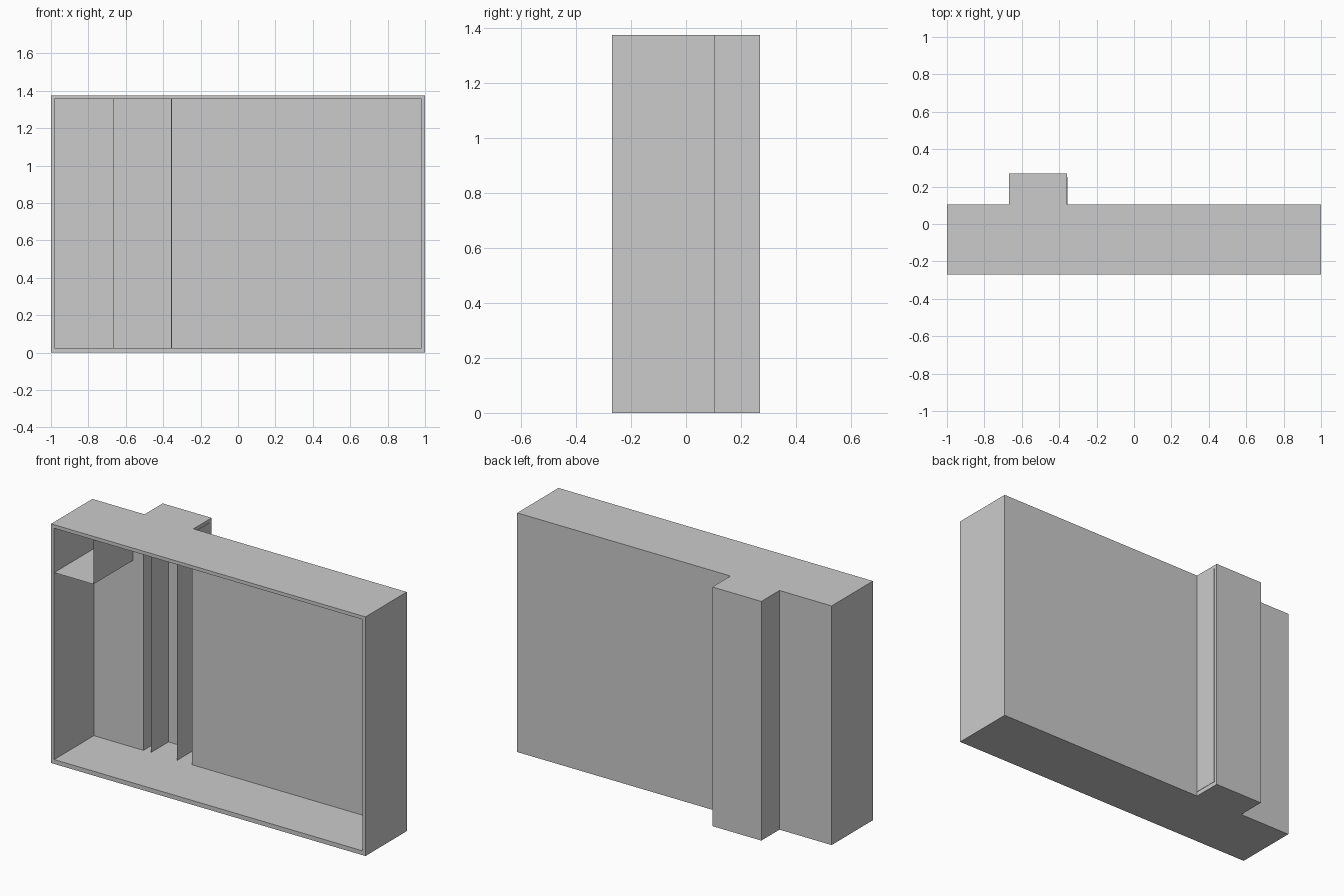
import bpy, bmesh

if "Cube" in bpy.data.objects:
    bpy.data.objects.remove(bpy.data.objects["Cube"])


def make_object(name, bm):
    mesh = bpy.data.meshes.new(name)
    bm.to_mesh(mesh)
    bm.free()
    ob = bpy.data.objects.new(name, mesh)
    bpy.context.collection.objects.link(ob)
    return ob


def open_prism(bm, plan, z0, z1, inward):
    """Extrude a plan outline, leaving its front (last to first) side open."""
    lo = [bm.verts.new((x, y, z0)) for x, y in plan]
    hi = [bm.verts.new((x, y, z1)) for x, y in plan]
    faces = [lo[::-1], hi]
    faces += [[lo[i], lo[i + 1], hi[i + 1], hi[i]] for i in range(len(plan) - 1)]
    for f in faces:
        bm.faces.new(f[::-1] if inward else f)
    return [lo[0], lo[-1], hi[-1], hi[0]]


def plan(side, front, back, niche_l, niche_r, niche_back):
    """Box outline with a projecting bay, counter-clockwise from front right."""
    return [(side, front), (side, back), (niche_r, back), (niche_r, niche_back),
            (niche_l, niche_back), (niche_l, back), (-side, back), (-side, front)]


# Open-fronted case with a rear bay and thin walls
bm = bmesh.new()
outer = open_prism(bm, plan(1.0, -0.27, 0.105, -0.668, -0.357, 0.27), 0, 1.375, False)
inner = open_prism(bm, plan(0.98, -0.27, 0.09, -0.664, -0.355, 0.25), 0.025, 1.355, True)
for i in range(4):
    j = (i + 1) % 4
    bm.faces.new([outer[j], outer[i], inner[i], inner[j]])
bm.normal_update()
make_object("open_case", bm)


# Thin sheet dividers inside the case
def sheet(name, corners):
    bm = bmesh.new()
    bm.faces.new([bm.verts.new(c) for c in corners])
    make_object(name, bm)


def upright(name, x, y0, y1, z0, z1):
    sheet(name, [(x, y0, z0), (x, y1, z0), (x, y1, z1), (x, y0, z1)])


sheet("corner_shelf", [(-0.98, -0.27, 1.1), (-0.73, -0.27, 1.1),
                       (-0.73, 0.09, 1.1), (-0.98, 0.09, 1.1)])
upright("shelf_side", -0.73, -0.27, 0.09, 1.1, 1.355)
for n, x in (("left", -0.617), ("right", -0.45)):
    upright("bay_divider_" + n, x, 0.09, 0.25, 0.025, 1.355)
